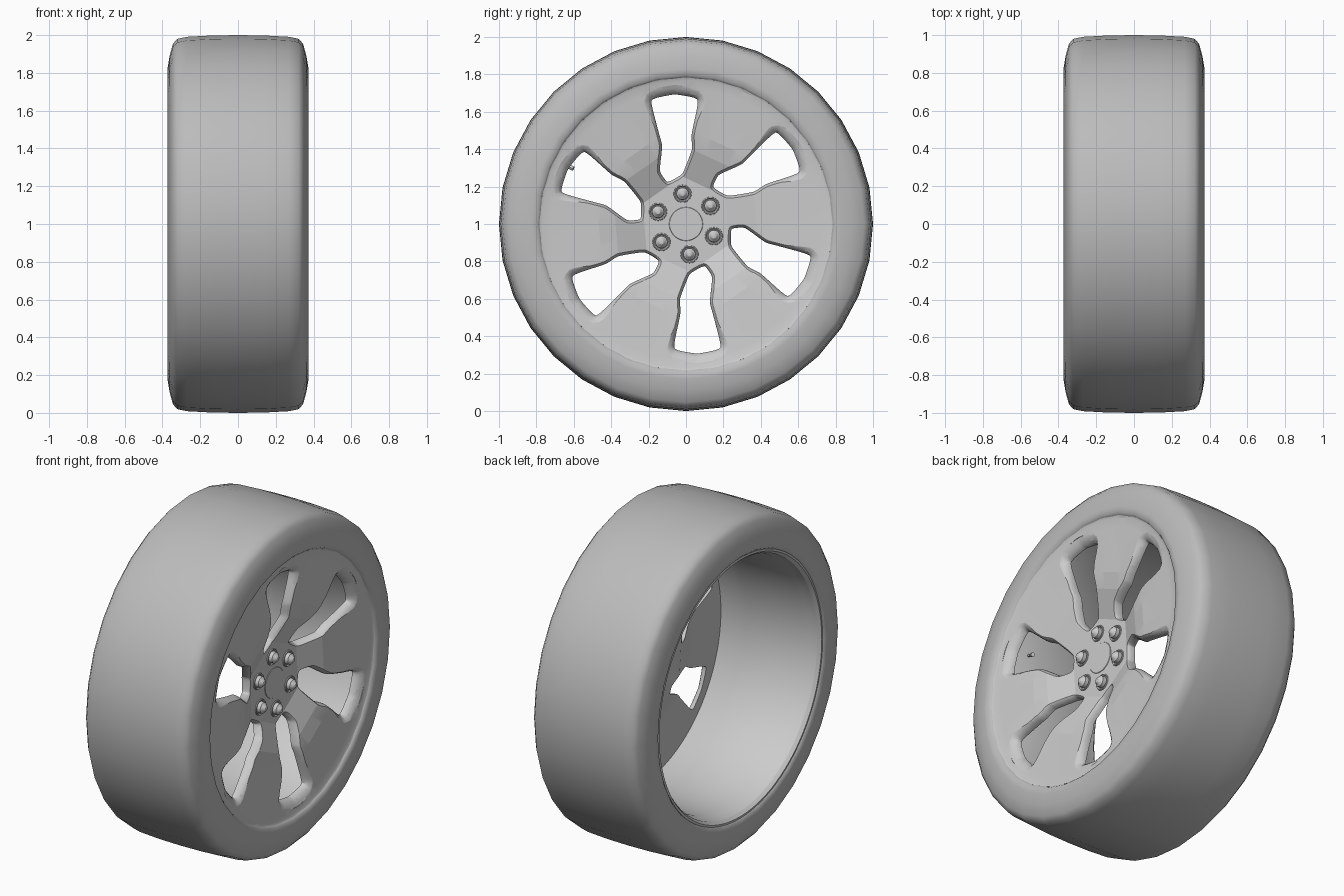
import bpy, bmesh
from math import sin, cos, pi, radians, hypot, atan2
from mathutils import Vector

if "Cube" in bpy.data.objects:
    bpy.data.objects.remove(bpy.data.objects["Cube"])

AX_Z = 1.0            # wheel axle height
SPOKE = radians(5)    # direction of the first spoke


def finish(name, bm, angle=30):
    bmesh.ops.remove_doubles(bm, verts=bm.verts, dist=1e-5)
    bmesh.ops.recalc_face_normals(bm, faces=bm.faces)
    me = bpy.data.meshes.new(name)
    bm.to_mesh(me)
    bm.free()
    ob = bpy.data.objects.new(name, me)
    bpy.context.collection.objects.link(ob)
    if angle:
        smooth(ob, angle)
    return ob


def smooth(ob, angle):
    bpy.ops.object.select_all(action='DESELECT')
    ob.select_set(True)
    bpy.context.view_layer.objects.active = ob
    bpy.ops.object.shade_smooth_by_angle(angle=radians(angle))


def hex_cos(a):
    """Cosine of the angle to the nearest spoke direction."""
    return cos((a - SPOKE + pi / 6) % (pi / 3) - pi / 6)


def lathe(name, profile, n, cy=0, cz=0, start=0, hexa=False, angle=30):
    """Revolve (x, radius) points round an axis parallel to x; inner rings may be hexagonal."""
    bm = bmesh.new()
    rings = []
    for x, r in profile:
        ring = []
        for i in range(n):
            a = start + 2 * pi * i / n
            q = r / hex_cos(a) if hexa and r < 0.5 else r
            ring.append(bm.verts.new((x, cy + q * cos(a), AX_Z + cz + q * sin(a))))
        rings.append(ring)
    for p, q in zip(rings, rings[1:]):
        for i in range(n):
            j = (i + 1) % n
            bm.faces.new((p[i], p[j], q[j], q[i]))
    bmesh.ops.dissolve_degenerate(bm, dist=1e-6, edges=bm.edges)
    return finish(name, bm, angle)


# Tyre, slightly darker grey
half = [(0, 1.0), (0.14, 0.998), (0.27, 0.991), (0.322, 0.98), (0.345, 0.953),
        (0.362, 0.89), (0.372, 0.83), (0.37, 0.795), (0.355, 0.782), (0.33, 0.77)]
tyre = lathe("tyre", [(-x, r) for x, r in half[:0:-1]] + half, 32, angle=60)
rubber = bpy.data.materials.new("rubber")
rubber.diffuse_color = (0.5, 0.5, 0.5, 1)
rubber.use_nodes = True
rubber.node_tree.nodes["Principled BSDF"].inputs["Base Color"].default_value = rubber.diffuse_color
tyre.data.materials.append(rubber)

# Rim barrel, open at the back
lathe("rim_barrel", [(-0.335, 0.788), (-0.362, 0.784), (-0.364, 0.772), (-0.345, 0.757), (-0.29, 0.752),
                     (-0.26, 0.742), (0.12, 0.735), (0.16, 0.745), (0.29, 0.755), (0.33, 0.775)], 96)

# Dished wheel face: flat spokes stepping down to a recessed hexagonal hub
front = [(0.24, 0), (0.24, 0.222), (0.306, 0.375), (0.327, 0.465), (0.345, 0.72), (0.352, 0.77), (0.358, 0.783)]
back = [(0.33, 0.785), (0.30, 0.77), (0.295, 0.70), (0.275, 0.465), (0.255, 0.375), (0.19, 0.222), (0.19, 0)]
face = lathe("wheel_face", front + back, 96, start=SPOKE, hexa=True)


def height(y, z):
    h = hypot(y, z) * hex_cos(atan2(z, y))
    for (x0, r0), (x1, r1) in zip(front, front[1:]):
        if h <= r1:
            return x0 + (x1 - x0) * (h - r0) / (r1 - r0)
    return 0.35


# Window outline, rounded by corner cutting
outline = [(-0.193, 0.668), (-0.06, 0.695), (0.071, 0.672), (0.028, 0.475), (0.034, 0.40),
           (-0.018, 0.265), (-0.10, 0.22), (-0.142, 0.28), (-0.126, 0.42), (-0.146, 0.49)]
pts = [Vector(p) for p in outline]
for k in (0.11, 0.25, 0.25):
    pts = [p.lerp(q, t) for p, q in zip(pts, pts[1:] + pts[:1]) for t in (k, 1 - k)]

# Six flared window cutters, all in one mesh
bm = bmesh.new()
n = len(pts)
layers = [(None, 0), (-0.04, 0), (-0.026, 0.12), (-0.012, 0.4), (-0.003, 0.8), (0.0, 1), (0.006, 1.4), (0.25, 1.4)]
for s in range(6):
    c, d = cos(s * pi / 3), sin(s * pi / 3)
    loops = []
    for dx, w in layers:
        loop = []
        for i, p in enumerate(pts):
            t = (pts[(i + 1) % n] - pts[i - 1]).normalized()
            flare = 0.014 + 0.022 * min(1, max(0, (p.length - 0.55) / 0.12))
            q = p + Vector((-t.y, t.x)) * flare * w
            x = 0.0 if dx is None else (0.6 if dx > 0.1 else height(q.x, q.y) + dx)
            loop.append(bm.verts.new((x, q.x * c - q.y * d, AX_Z + q.x * d + q.y * c)))
        loops.append(loop)
    for p, q in zip(loops, loops[1:]):
        for i in range(n):
            bm.faces.new((p[i], p[(i + 1) % n], q[(i + 1) % n], q[i]))
    bm.faces.new(loops[0])
    bm.faces.new(loops[-1])
cutter = finish("window_cutter", bm, 0)
cutter.hide_render = True

mod = face.modifiers.new("windows", 'BOOLEAN')
mod.operation = 'DIFFERENCE'
mod.solver = 'EXACT'
mod.object = cutter
bpy.context.view_layer.objects.active = face
bpy.ops.object.modifier_apply(modifier=mod.name)
bpy.data.objects.remove(cutter)
smooth(face, 32)
# Keep the hexagonal spoke creases crisp: mark face-to-face folds away from the window walls
bm = bmesh.new()
bm.from_mesh(face.data)
for e in bm.edges:
    if len(e.link_faces) == 2 and e.calc_face_angle(0) > radians(6) and \
            all(abs(v.co.x - height(v.co.y, v.co.z - AX_Z)) < 1e-3 for f in e.link_faces for v in f.verts):
        e.smooth = False
bm.to_mesh(face.data)
bm.free()
weighted = face.modifiers.new("flat_shading", 'WEIGHTED_NORMAL')
weighted.keep_sharp = True

# Centre cap
lathe("centre_cap", [(0.235, 0.09), (0.241, 0.09), (0.243, 0.088), (0.243, 0)], 48)

# Six wheel nuts, each in a raised collar
for k in range(6):
    a = radians(96.5 + 60 * k)
    y, z = 0.163 * cos(a), 0.163 * sin(a)
    lathe(f"nut_collar_{k}", [(0.232, 0.05), (0.245, 0.047), (0.247, 0.043), (0.24, 0.037), (0.232, 0.037)], 24, y, z)
    lathe(f"wheel_nut_{k}", [(0.235, 0.034), (0.262, 0.032), (0.268, 0.024), (0.272, 0.021), (0.28, 0.012), (0.282, 0)],
          18, y, z)

# Valve stem pointing in from the barrel
a = radians(153.8)
u = Vector((0.3, cos(a) * -0.95, sin(a) * -0.95)).normalized()
base = Vector((0.19, 0.745 * cos(a), AX_Z + 0.745 * sin(a)))
rot = u.to_track_quat('Z', 'Y').to_euler()
for name, r, length, off in (("valve_stem", 0.008, 0.06, 0.03), ("valve_cap", 0.012, 0.025, 0.065)):
    bpy.ops.mesh.primitive_cylinder_add(vertices=12, radius=r, depth=length, location=base + u * off, rotation=rot)
    bpy.context.object.name = name
    bpy.ops.object.shade_smooth_by_angle(angle=radians(30))
